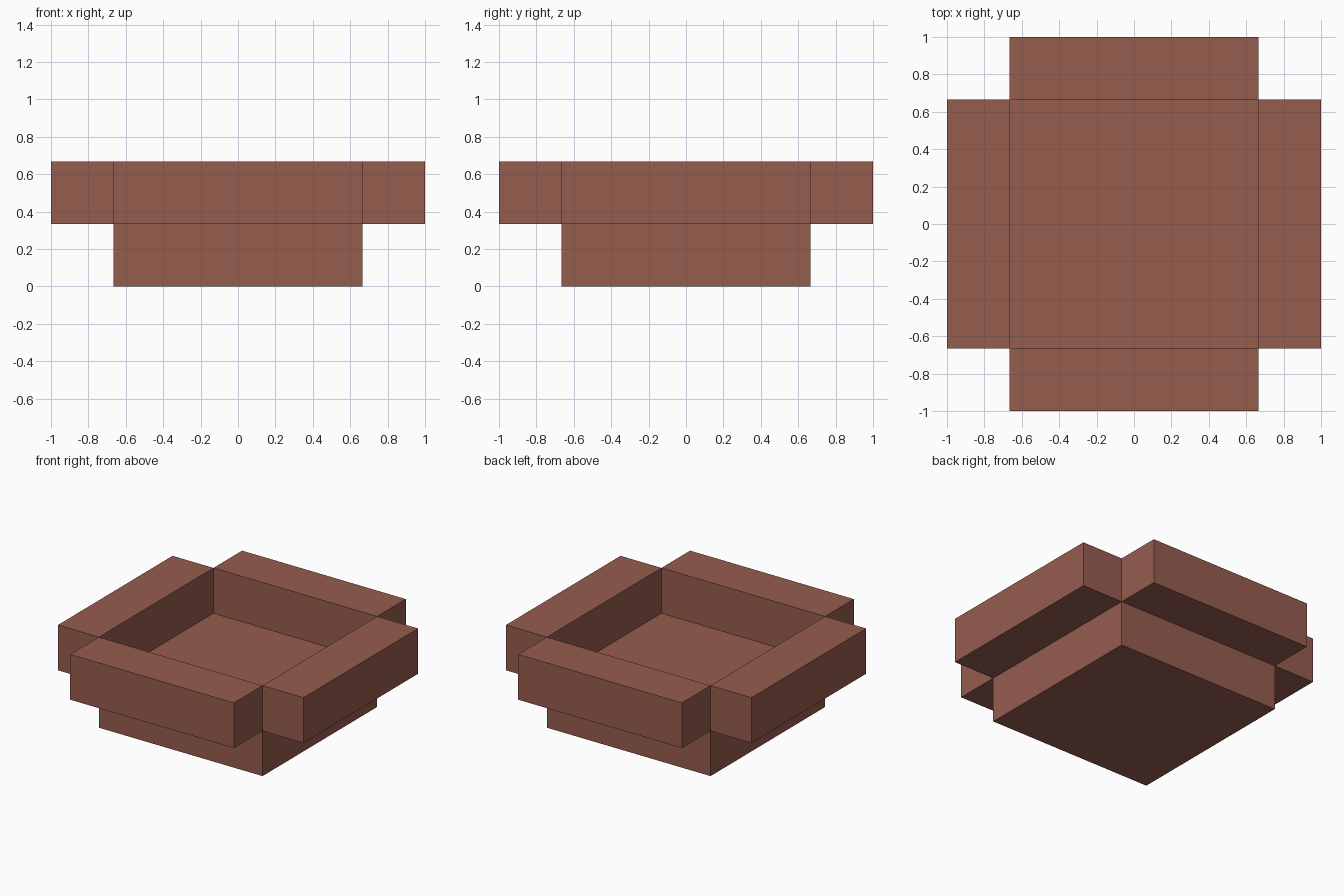
import bpy
from mathutils import Vector

if "Cube" in bpy.data.objects:
    bpy.data.objects.remove(bpy.data.objects["Cube"])

T = 1 / 3            # wall thickness and layer height
H = 2 / 3            # half width of the base

clay = bpy.data.materials.new("clay brown")
clay.diffuse_color = (0.305, 0.109, 0.078, 1)
clay.use_nodes = True
clay.node_tree.nodes["Principled BSDF"].inputs["Base Color"].default_value = clay.diffuse_color


def box(name, center, size):
    bpy.ops.mesh.primitive_cube_add(size=1)
    ob = bpy.context.object
    ob.name = name
    for v in ob.data.vertices:
        v.co = Vector(a * s + c for a, s, c in zip(v.co, size, center))
    ob.data.materials.append(clay)
    return ob


# Square base slab, its top is the tray floor
box("base", (0, 0, T / 2), (2 * H, 2 * H, T))

# Four rim walls overhanging the base, corners left open
for side, s in (("right", 1), ("left", -1)):
    box(side + "_wall", (s * (H + T / 2), 0, 1.5 * T), (T, 2 * H, T))
for side, s in (("back", 1), ("front", -1)):
    box(side + "_wall", (0, s * (H + T / 2), 1.5 * T), (2 * H, T, T))
